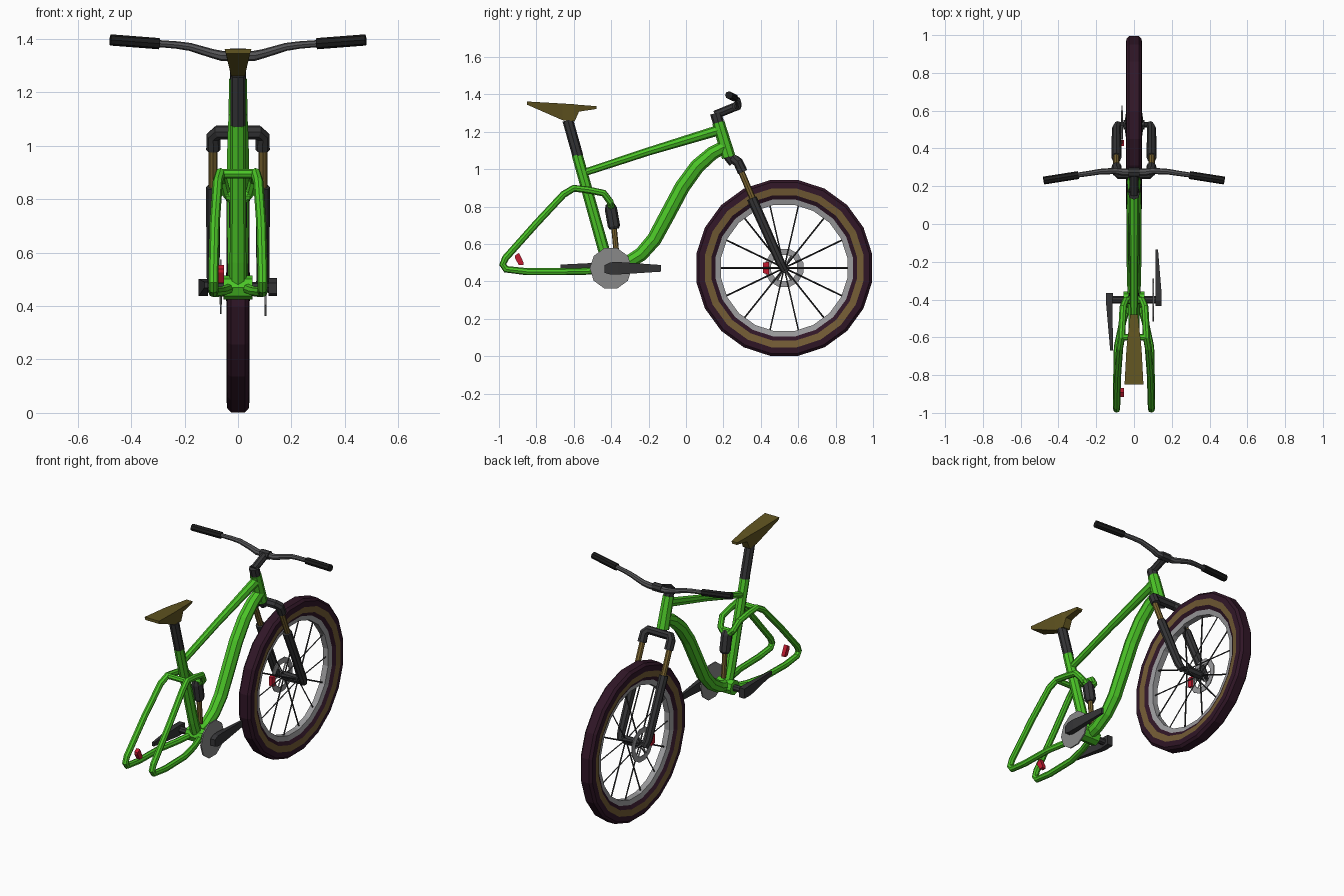
import bpy, bmesh
from math import sin, cos, pi
from mathutils import Vector

def mat(name, c):
    m = bpy.data.materials.new(name)
    m.diffuse_color = (*c, 1)
    return m

GREEN = mat("green", (0.07, 0.56, 0.02))
DARK = mat("dark_grey", (0.035, 0.035, 0.037))
BLACK = mat("black", (0.012, 0.012, 0.012))
BAR = mat("bar_grey", (0.09, 0.09, 0.095))
TYRE = mat("tyre", (0.03, 0.008, 0.02))
TAN = mat("tan", (0.17, 0.105, 0.035))
OLIVE = mat("olive", (0.12, 0.09, 0.015))
GOLD = mat("gold", (0.2, 0.13, 0.03))
RED = mat("red", (0.55, 0.01, 0.03))
STEEL = mat("steel", (0.25, 0.25, 0.25))
RIM = mat("rim", (0.33, 0.33, 0.34))

def add(name, me, *mats):
    ob = bpy.data.objects.new(name, me)
    bpy.context.collection.objects.link(ob)
    for m in mats:
        me.materials.append(m)
    return ob

def tube(name, pts, r, m, res=2):
    """Swept tube through pts; r is one radius or one per point."""
    rs = r if isinstance(r, (list, tuple)) else [r] * len(pts)
    cu = bpy.data.curves.new(name, 'CURVE')
    cu.dimensions = '3D'
    cu.bevel_depth = 1.0
    cu.bevel_resolution = res
    cu.use_fill_caps = True
    sp = cu.splines.new('POLY')
    sp.points.add(len(pts) - 1)
    for p, co, rad in zip(sp.points, pts, rs):
        p.co = (*co, 1)
        p.radius = rad
    sp.use_smooth = False
    tmp = bpy.data.objects.new("tmp", cu)
    bpy.context.collection.objects.link(tmp)
    dg = bpy.context.evaluated_depsgraph_get()
    me = bpy.data.meshes.new_from_object(tmp.evaluated_get(dg))
    bpy.data.objects.remove(tmp)
    me.materials.clear()
    return add(name, me, m)

def pair(name, pts, r, m, res=2):
    for side, s in (("left", -1), ("right", 1)):
        tube(f"{name}_{side}", [(s * x, y, z) for x, y, z in pts], r, m, res)

def loft(name, secs, m):
    """Trapezoid sections along y: (y, x centre, half top, half bottom, z0, z1)."""
    bm = bmesh.new()
    rings = [[bm.verts.new(c) for c in ((x - b, y, z0), (x + b, y, z0), (x + t, y, z1), (x - t, y, z1))]
             for y, x, t, b, z0, z1 in secs]
    for a, b in zip(rings, rings[1:]):
        for i in range(4):
            bm.faces.new((a[i], a[(i + 1) % 4], b[(i + 1) % 4], b[i]))
    bm.faces.new(rings[0])
    bm.faces.new(rings[-1])
    bmesh.ops.recalc_face_normals(bm, faces=bm.faces)
    me = bpy.data.meshes.new(name)
    bm.to_mesh(me)
    return add(name, me, m)

HUB = Vector((0, 0.525, 0.472))

def lathe(name, prof, n, mats, idx=None):
    """Closed profile (radius, x) turned round the wheel axle."""
    bm = bmesh.new()
    rings = []
    for i in range(n):
        a = 2 * pi * (i + 0.5) / n
        rings.append([bm.verts.new(HUB + Vector((x, r * cos(a), r * sin(a)))) for r, x in prof])
    k = len(prof)
    for i in range(n):
        a, b = rings[i], rings[(i + 1) % n]
        for j in range(k):
            f = bm.faces.new((a[j], a[(j + 1) % k], b[(j + 1) % k], b[j]))
            f.material_index = idx[j] if idx else 0
    bmesh.ops.recalc_face_normals(bm, faces=bm.faces)
    me = bpy.data.meshes.new(name)
    bm.to_mesh(me)
    return add(name, me, *mats)

# front wheel: tyre with tan sidewall bands, rim, hub, spokes, brake disc
half = [(0.476, 0.026), (0.462, 0.040), (0.430, 0.043), (0.393, 0.037), (0.37, 0.024)]
prof = half + [(r, -x) for r, x in reversed(half)]
lathe("front_tyre", prof, 20, (TYRE, TAN), [0, 0, 1, 0, 0, 0, 1, 0, 0, 0])
lathe("front_rim", [(0.377, 0.026), (0.342, 0.018), (0.342, -0.018), (0.377, -0.026)], 20, (RIM,))
tube("front_hub", [(-0.055, *HUB.yz), (0.055, *HUB.yz)], 0.026, DARK)
tube("front_axle", [(-0.1, *HUB.yz), (0.1, *HUB.yz)], 0.014, DARK)
for i in range(14):
    a = 2 * pi * (i + 0.5) / 14
    d = Vector((0, sin(a), cos(a)))
    s = 1 if i % 2 else -1
    tube(f"spoke_{i}", [HUB + d * 0.02 + Vector((s * 0.045, 0, 0)), HUB + d * 0.346], 0.0045, DARK, 0)
lathe("front_brake_disc", [(0.106, -0.062), (0.072, -0.062), (0.072, -0.067), (0.106, -0.067)], 12, (RIM,))
for i in range(6):
    a = pi * i / 3
    d = Vector((0, cos(a), sin(a)))
    o = HUB + Vector((-0.064, 0, 0))
    tube(f"disc_arm_{i}", [o + d * 0.015, o + d * 0.076], 0.005, RIM, 0)

# brake calipers
loft("front_caliper", [(0.412, -0.064, .012, .012, 0.445, 0.500), (0.445, -0.064, .012, .012, 0.435, 0.505)], RED)
loft("rear_caliper", [(-0.915, -0.064, .012, .012, 0.525, 0.538), (-0.893, -0.064, .012, .012, 0.487, 0.553),
                      (-0.868, -0.064, .012, .012, 0.488, 0.50)], RED)

# suspension fork
pair("fork_stanchion", [(0.093, 0.29, 1.0), (0.093, 0.375, 0.80)], 0.017, GOLD)
pair("fork_lower", [(0.093, 0.352, 0.845), (0.093, 0.365, 0.815), (0.093, 0.505, 0.50), (0.085, 0.527, 0.46)],
     [0.027, 0.027, 0.024, 0.02], DARK)
tube("fork_crown", [(-0.092, 0.303, 0.985), (-0.092, 0.28, 1.035), (-0.075, 0.262, 1.05), (0.075, 0.262, 1.05),
                    (0.092, 0.28, 1.035), (0.092, 0.303, 0.985)], 0.027, DARK)
tube("steerer", [(0, 0.22, 1.08), (0, 0.255, 1.035)], 0.028, DARK)

# frame
tube("head_tube", [(0, 0.173, 1.25), (0, 0.228, 1.065)], [0.033, 0.037], GREEN)
tube("top_tube", [(0, -0.535, 0.985), (0, -0.2, 1.095), (0, 0.18, 1.21)], [0.02, 0.022, 0.028], GREEN)
tube("down_tube", [(0, 0.205, 1.12), (0, 0.14, 1.085), (0, 0.06, 1.015), (0, -0.02, 0.905), (0, -0.10, 0.755),
                   (0, -0.17, 0.625), (0, -0.24, 0.545), (0, -0.32, 0.495), (0, -0.40, 0.472)],
     [0.034, 0.037, 0.04, 0.041, 0.041, 0.04, 0.038, 0.036, 0.034], GREEN)
tube("seat_tube", [(0, -0.582, 1.077), (0, -0.44, 0.57), (0, -0.405, 0.47)], [0.029, 0.031, 0.033], GREEN)
tube("bottom_bracket", [(-0.055, -0.402, 0.47), (0.055, -0.402, 0.47)], 0.045, GREEN)

# rear stays: one loop per side, from shock top round the dropout to the bottom bracket
pair("rear_stay", [(0.02, -0.40, 0.80), (0.045, -0.405, 0.825), (0.058, -0.44, 0.872), (0.062, -0.52, 0.888),
                   (0.066, -0.60, 0.898), (0.076, -0.655, 0.865), (0.087, -0.80, 0.71), (0.092, -0.965, 0.525),
                   (0.092, -0.98, 0.49), (0.092, -0.962, 0.465), (0.092, -0.85, 0.452), (0.088, -0.65, 0.452),
                   (0.06, -0.52, 0.455), (0.035, -0.43, 0.465)], 0.019, GREEN)
tube("stay_bridge", [(-0.066, -0.60, 0.895), (0.066, -0.60, 0.895)], 0.017, GREEN)
tube("shock_mount", [(-0.045, -0.405, 0.812), (0.045, -0.405, 0.812)], 0.018, GREEN)

# rear shock
tube("shock_body", [(0, -0.407, 0.815), (0, -0.402, 0.79), (0, -0.385, 0.695), (0, -0.383, 0.68)],
     [0.022, 0.033, 0.033, 0.024], DARK)
tube("shock_shaft", [(0, -0.385, 0.69), (0, -0.37, 0.53)], 0.015, GOLD)

# seat and post
tube("seat_post", [(0, -0.578, 1.07), (0, -0.632, 1.262)], 0.029, DARK)
loft("seat", [(-0.85, 0, .05, .045, 1.345, 1.362), (-0.66, 0, .04, .026, 1.262, 1.351),
              (-0.595, 0, .033, .024, 1.256, 1.347), (-0.572, 0, .03, .022, 1.308, 1.344),
              (-0.478, 0, .02, .017, 1.322, 1.337)], OLIVE)

# stem, handlebar and grips
tube("stem_clamp", [(0, 0.176, 1.24), (0, 0.158, 1.30)], 0.03, DARK)
tube("stem_arm", [(0, 0.155, 1.29), (0, 0.27, 1.337)], 0.023, DARK)
tube("bar_clamp", [(-0.03, 0.272, 1.338), (0.03, 0.272, 1.338)], 0.026, DARK)
bar = [(0.06, 0.275, 1.336), (0.10, 0.281, 1.346), (0.18, 0.277, 1.370), (0.23, 0.269, 1.377), (0.32, 0.256, 1.384)]
tube("handlebar", [(-x, y, z) for x, y, z in reversed(bar)] + bar,
     [.013, .014, .015, .017, .019, .019, .017, .015, .014, .013], BAR)
pair("grip", [(0.295, 0.259, 1.382), (0.478, 0.230, 1.396)], 0.021, BLACK)

# cranks
tube("crank_axle", [(-0.13, -0.402, 0.47), (0.13, -0.402, 0.47)], 0.02, DARK)
tube("chainring", [(0.099, -0.402, 0.47), (0.107, -0.402, 0.47)], 0.113, STEEL, 3)
loft("crank_arm_right", [(-0.435, 0.130, .016, .016, 0.446, 0.487), (-0.405, 0.130, .016, .016, 0.437, 0.502),
                         (-0.365, 0.130, .016, .016, 0.437, 0.504), (-0.135, 0.120, .007, .007, 0.452, 0.488)], DARK)
loft("crank_arm_left", [(-0.365, -0.130, .018, .018, 0.440, 0.500), (-0.43, -0.130, .017, .017, 0.438, 0.502),
                        (-0.67, -0.119, .007, .007, 0.468, 0.490)], DARK)
